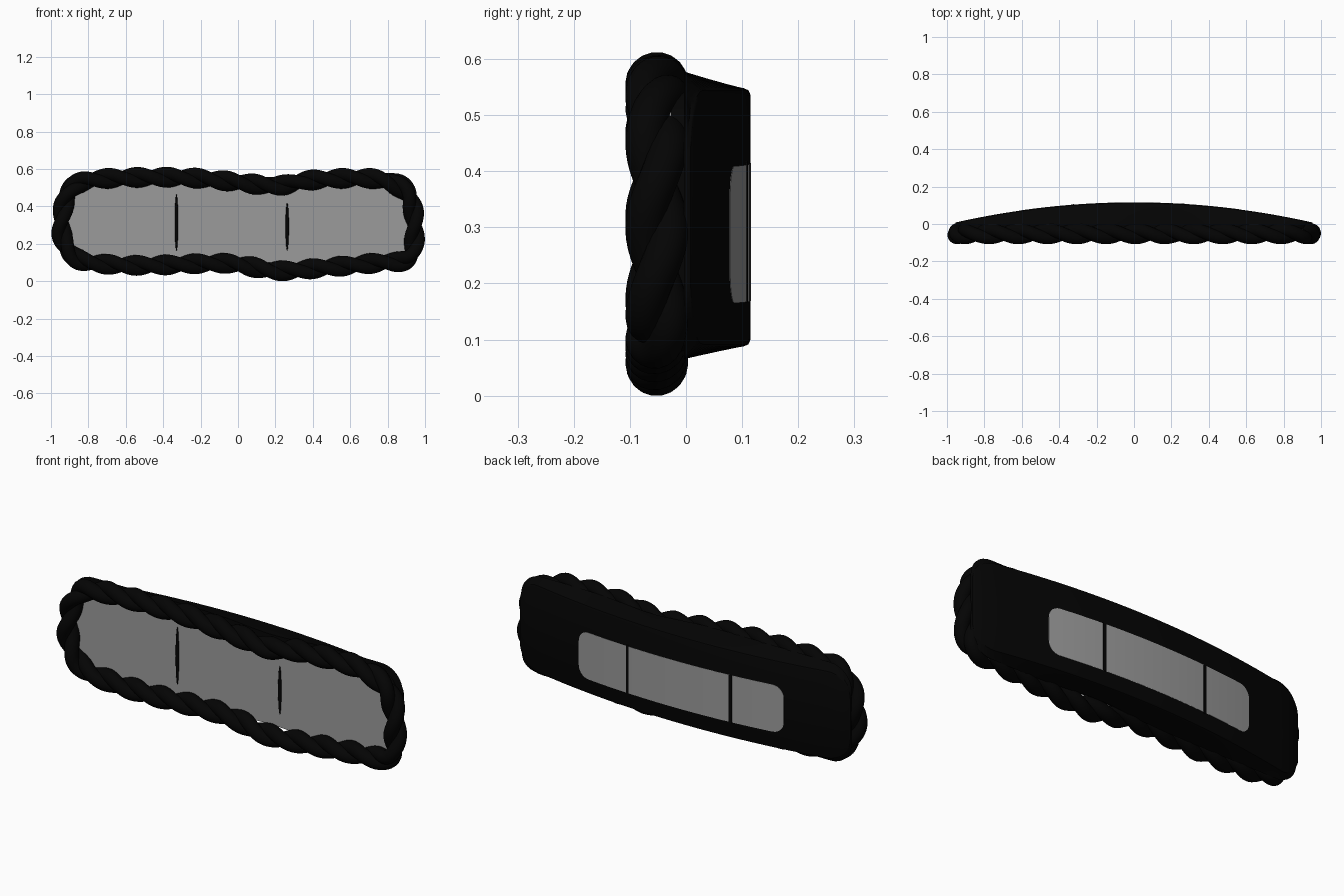
import bpy, bmesh, math
from mathutils import Vector

if "Cube" in bpy.data.objects:
    bpy.data.objects.remove(bpy.data.objects["Cube"])


def material(name, v):
    m = bpy.data.materials.new(name)
    m.diffuse_color = (v, v, v, 1)
    m.use_nodes = True
    m.node_tree.nodes["Principled BSDF"].inputs["Base Color"].default_value = m.diffuse_color
    return m


BLACK = material("rope black", 0.0012)
GREY = material("window grey", 0.33)


def finish(name, bm, mat, angle=40):
    bmesh.ops.recalc_face_normals(bm, faces=bm.faces)
    me = bpy.data.meshes.new(name)
    bm.to_mesh(me)
    bm.free()
    ob = bpy.data.objects.new(name, me)
    bpy.context.collection.objects.link(ob)
    me.materials.append(mat)
    bpy.ops.object.select_all(action='DESELECT')
    bpy.context.view_layer.objects.active = ob
    ob.select_set(True)
    bpy.ops.object.shade_smooth_by_angle(angle=math.radians(angle))
    return ob


def loft(name, mat, x0, x1, low, high, front, back, r, rear=None, bevel=0.0, n=48):
    """Rounded slab made of upright sections from x0 to x1; rear = (low, high) at the back."""
    bm = bmesh.new()
    rings = []
    for i in range(n + 1):
        x = (x0 + x1) / 2 - (x1 - x0) / 2 * math.cos(math.pi * i / n)
        e = min(x - x0, x1 - x, r)
        cut = r - math.sqrt(max(0, r * r - (r - e) ** 2))
        lo, hi, f, b = low(x) + cut, high(x) - cut, front(x), back(x)
        rl, rh = (rear[0] + cut, rear[1] - cut) if rear else (lo, hi)
        bv = min(bevel, (b - f) * 0.4)
        prof = [(f, lo), (b - bv, rl), (b - bv * .3, rl + bv * .3), (b, rl + bv),
                (b, rh - bv), (b - bv * .3, rh - bv * .3), (b - bv, rh), (f, hi)]
        rings.append([bm.verts.new((x, y, z)) for y, z in prof])
    k = len(rings[0])
    for a, b in zip(rings, rings[1:]):
        for j in range(k):
            bm.faces.new((a[j], a[(j + 1) % k], b[(j + 1) % k], b[j]))
    bm.faces.new(rings[0])
    bm.faces.new(rings[-1])
    bmesh.ops.remove_doubles(bm, verts=bm.verts, dist=1e-5)
    return finish(name, bm, mat)


def const(v):
    return lambda x: v


def dip(x):
    return math.exp(-((x - 0.2) / 0.22) ** 2)


def arc(x):
    return 0.008 + 0.107 * (1 - (x / 0.955) ** 2)


def body_low(x):
    return 0.065 + 0.022 * dip(x)


def body_high(x):
    return 0.578 - 0.022 * dip(x)


def rim_low(x):
    return body_low(x) + 0.014


def rim_high(x):
    return body_high(x) - 0.034


FACE = -0.03
# bowed black body with a black step that reaches forward into the rope
loft("body", BLACK, -0.955, 0.955, body_low, body_high, const(-0.004), arc, 0.12,
     (0.088, 0.548), 0.012)
loft("body_step", BLACK, -0.925, 0.925, rim_low, rim_high, const(FACE + 0.003),
     const(0.0), 0.11)
# flat grey front panel, its rim hidden by the rope
loft("front_panel", GREY, -0.925, 0.925, rim_low, rim_high, const(FACE),
     const(FACE + 0.004), 0.11)
# bowed grey rear window
loft("rear_window", GREY, -0.615, 0.565, lambda x: 0.169 - 0.008 * x,
     lambda x: 0.414 - 0.01 * x, lambda x: arc(x) - 0.004, lambda x: arc(x) + 0.001, 0.06)

# dark dividers on both sides
for i, (x, lo, hi) in enumerate(((-0.329, 0.163, 0.465), (0.263, 0.165, 0.42))):
    bm = bmesh.new()
    bmesh.ops.create_uvsphere(bm, u_segments=16, v_segments=16, radius=1)
    for v in bm.verts:
        v.co = Vector((x + v.co.x * 0.009, FACE + v.co.y * 0.008,
                       (lo + hi) / 2 + v.co.z * (hi - lo) / 2))
    finish(f"front_divider_{i}", bm, BLACK)
    loft(f"rear_divider_{i}", BLACK, x - 0.008, x + 0.008, const(0.166), const(0.418),
         lambda x: arc(x) - 0.004, lambda x: arc(x) + 0.003, 0.002, n=4)

# rope centre line, seen from the front (x, z)
PATH = [(-.85, .525), (-.69, .55), (-.3, .555), (0, .53), (.2, .51), (.38, .54), (.7, .55),
        (.85, .51), (.925, .43), (.945, .25), (.91, .12), (.76, .1), (.49, .075), (.2, .056),
        (-.05, .095), (-.47, .085), (-.69, .09), (-.85, .115), (-.925, .2), (-.945, .3),
        (-.92, .44)]
P = [Vector((x, -0.052, z)) for x, z in PATH]
dense = []
for i in range(len(P)):
    a, b, c, d = (P[(i + k - 1) % len(P)] for k in range(4))
    for s in range(40):
        t = s / 40
        dense.append(0.5 * (2 * b + (c - a) * t + (2 * a - 5 * b + 4 * c - d) * t * t
                            + (3 * b - a - 3 * c + d) * t ** 3))
lengths = [0]
for i in range(len(dense)):
    lengths.append(lengths[-1] + (dense[(i + 1) % len(dense)] - dense[i]).length)
N, TURNS, STRANDS, SIDES = 420, 14, 2, 18
line, j = [], 0
for i in range(N):
    s = lengths[-1] * i / N
    while lengths[j + 1] < s:
        j += 1
    f = (s - lengths[j]) / (lengths[j + 1] - lengths[j])
    line.append(dense[j].lerp(dense[(j + 1) % len(dense)], f))

# right-handed two strand rope
Y = Vector((0, 1, 0))
for k in range(STRANDS):
    centre = []
    for i in range(N):
        tan = (line[(i + 1) % N] - line[i - 1]).normalized()
        side = Y.cross(tan)
        ang = 2 * math.pi * (TURNS * i / N + k / STRANDS)
        centre.append(line[i] + 0.021 * (side * math.cos(ang)
                                         + tan.cross(side) * math.sin(ang)))
    bm = bmesh.new()
    rings = []
    for i in range(N):
        tan = (centre[(i + 1) % N] - centre[i - 1]).normalized()
        u = (Y - tan * tan.dot(Y)).normalized()
        w = tan.cross(u)
        rings.append([bm.verts.new(centre[i] + 0.035 * (u * math.cos(q) + w * math.sin(q)))
                      for q in (2 * math.pi * m / SIDES for m in range(SIDES))])
    for i in range(N):
        a, b = rings[i], rings[(i + 1) % N]
        for m in range(SIDES):
            bm.faces.new((a[m], a[(m + 1) % SIDES], b[(m + 1) % SIDES], b[m]))
    finish(f"rope_strand_{k}", bm, BLACK, 60)
